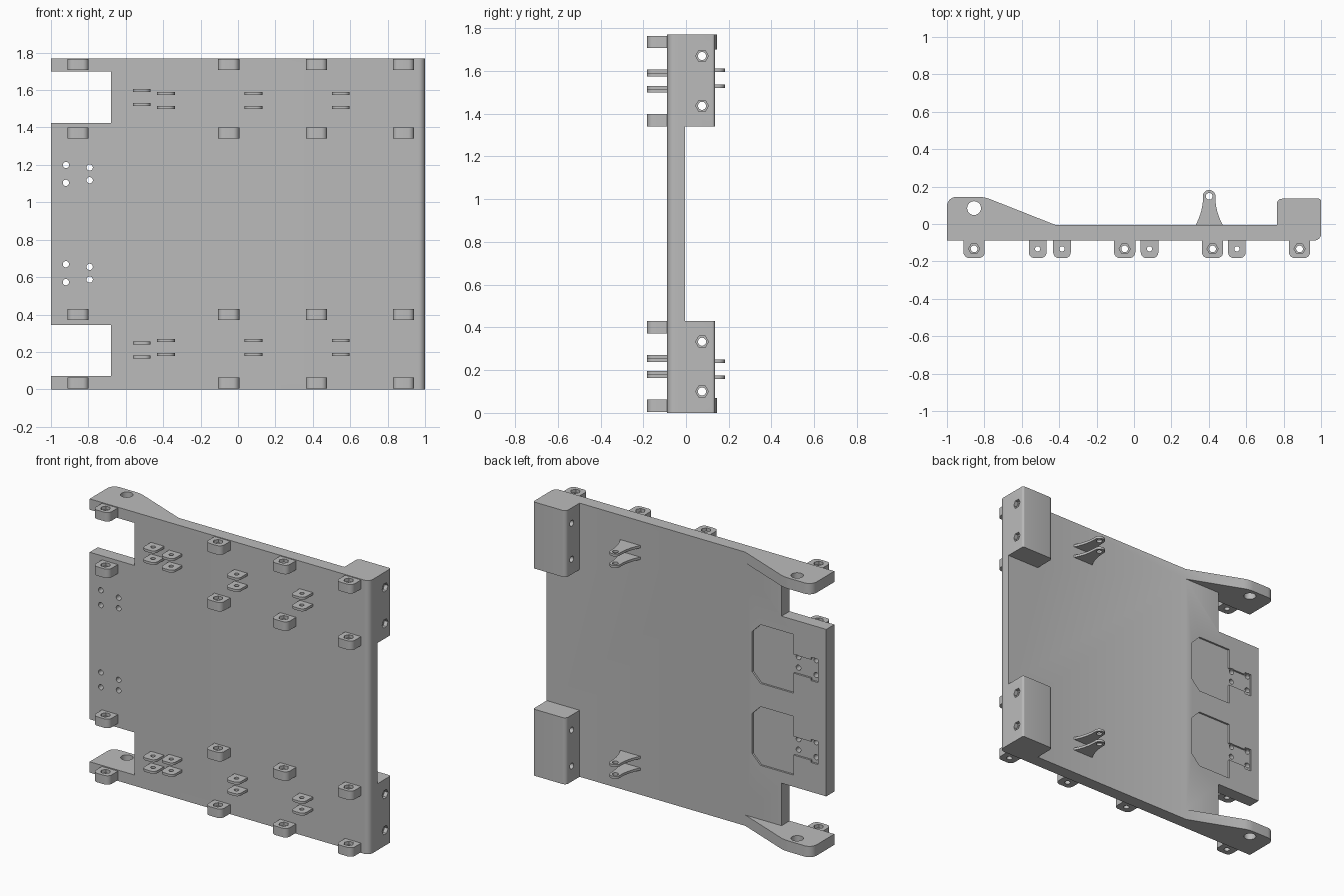
import bpy, bmesh, math
from mathutils import Vector

if "Cube" in bpy.data.objects:
    bpy.data.objects.remove(bpy.data.objects["Cube"])

grey = bpy.data.materials.new("plain grey")
grey.use_nodes = True
grey.diffuse_color = (0.5, 0.5, 0.5, 1)
grey.node_tree.nodes["Principled BSDF"].inputs["Base Color"].default_value = (0.5, 0.5, 0.5, 1)

H = 1.77                      # overall height
FRONT, BACK = -0.088, -0.005  # faces of the plate
TIP = -0.182                  # front of the lugs


def prism(name, pts, lo, hi, axis):
    """Extrude a 2D outline along an axis from lo to hi."""
    place = {"x": lambda a, b: (lo, a, b), "y": lambda a, b: (a, lo, b),
             "z": lambda a, b: (a, b, lo)}[axis]
    bm = bmesh.new()
    face = bm.faces.new([bm.verts.new(place(*p)) for p in pts])
    ext = bmesh.ops.extrude_face_region(bm, geom=[face])["geom"]
    shift = Vector([hi - lo if axis == k else 0 for k in "xyz"])
    bmesh.ops.translate(bm, vec=shift, verts=[g for g in ext if isinstance(g, bmesh.types.BMVert)])
    bmesh.ops.recalc_face_normals(bm, faces=bm.faces)
    mesh = bpy.data.meshes.new(name)
    bm.to_mesh(mesh)
    bm.free()
    mesh.materials.append(grey)
    ob = bpy.data.objects.new(name, mesh)
    bpy.context.collection.objects.link(ob)
    return ob


def rounded(corners, steps=6):
    """Outline from (a, b, radius) corners."""
    out = []
    for i, (a, b, r) in enumerate(corners):
        p = Vector((a, b))
        if not r:
            out.append(p)
            continue
        u = (Vector(corners[i - 1][:2]) - p).normalized()
        v = (Vector(corners[(i + 1) % len(corners)][:2]) - p).normalized()
        for k in range(steps + 1):
            t = k / steps * math.pi / 2
            out.append(p + r * (u * (1 - math.sin(t)) + v * (1 - math.cos(t))))
    return out


def rect(a0, b0, a1, b1):
    return [(a0, b0), (a1, b0), (a1, b1), (a0, b1)]


def circle(a, b, r, n=24):
    return [(a + r * math.cos(math.tau * i / n), b + r * math.sin(math.tau * i / n)) for i in range(n)]


def combine(ob, other, operation):
    mod = ob.modifiers.new("bool", "BOOLEAN")
    mod.operation, mod.solver, mod.object = operation, "EXACT", other
    bpy.context.view_layer.objects.active = ob
    bpy.ops.object.modifier_apply(modifier=mod.name)
    bpy.data.objects.remove(other)


def cut(ob, pts, lo, hi, axis):
    combine(ob, prism("cutter", pts, lo, hi, axis), "DIFFERENCE")


def smooth(ob):
    bpy.ops.object.select_all(action="DESELECT")
    ob.select_set(True)
    bpy.context.view_layer.objects.active = ob
    bpy.ops.object.shade_smooth_by_angle(angle=math.radians(30))


def copies(ob, places):
    """Put linked copies of a part at each (x, z); the part itself takes the first."""
    for i, (x, z) in enumerate(places):
        o = ob if i == 0 else ob.copy()
        if i:
            bpy.context.collection.objects.link(o)
        o.location = (x, 0, z)


# Main plate with a rounded front edge on its left side
body = prism("panel_body", rounded([(-1, FRONT, 0), (1, FRONT, 0.035), (1, BACK, 0), (-1, BACK, 0)]), 0, H, "z")

# Corner blocks and tapered ears at the back, top and bottom
block = rounded([(0.765, -0.04, 0), (1, -0.04, 0), (1, 0.135, 0.012), (0.765, 0.135, 0.025)])
ear = rounded([(-1, -0.04, 0), (-0.42, -0.04, 0), (-0.42, BACK, 0), (-0.8, 0.145, 0.03), (-1, 0.145, 0.05)])
for lo, hi in ((0, 0.43), (H - 0.43, H)):
    combine(body, prism("block", block, lo, hi, "z"), "UNION")
for lo, hi in ((0, 0.07), (H - 0.07, H)):
    combine(body, prism("ear", ear, lo, hi, "z"), "UNION")

# Notches beside the ears, and ear pivot holes
for lo, hi in ((0.07, 0.345), (H - 0.345, H - 0.07)):
    cut(body, rect(-1.1, lo, -0.68, hi), -0.3, 0.3, "y")
cut(body, circle(-0.855, 0.085, 0.037), -0.1, H + 0.1, "z")

# Bolt holes through the blocks with hexagonal pockets
for z in (0.1, 0.333, H - 0.333, H - 0.1):
    cut(body, circle(0.075, z, 0.019), 0.7, 1.1, "x")
    cut(body, circle(0.075, z, 0.03, 6), 0.975, 1.1, "x")

# Shallow recesses on the back with four holes each
half = [(-0.47, 0.13), (-0.53, 0.19), (-0.766, 0.19), (-0.766, 0.06),
        (-0.89, 0.06), (-0.89, 0.075), (-0.94, 0.075)]
for mid in (0.61, 1.14):
    outline = [(x, mid + d) for x, d in half] + [(x, mid - d) for x, d in reversed(half)]
    cut(body, outline, BACK - 0.012, 0.05, "y")
for mid in (0.621, 1.152):
    for x, d in ((-0.92, 0.048), (-0.793, 0.034)):
        for s in (-1, 1):
            cut(body, circle(x, mid + s * d, 0.017, 16), -0.2, 0.1, "y")
smooth(body)


def lug(name, w, h, r, hole):
    """Rounded lug on the front face, centred on its own origin."""
    ob = prism(name, rounded([(-w, FRONT + 0.002, 0), (-w, TIP, r), (w, TIP, r), (w, FRONT + 0.002, 0)]),
               -h, h, "z")
    cut(ob, circle(0, -0.133, hole), -0.1, 0.1, "z")
    return ob


# Thick hinge lugs with hexagonal pockets on top
thick = lug("hinge_lug", 0.057, 0.029, 0.032, 0.018)
cut(thick, circle(0, -0.133, 0.03, 6), 0.009, 0.1, "z")
smooth(thick)
copies(thick, [(x, z) for x in (-0.855, -0.05, 0.42, 0.885) for z in (0.034, 0.4, H - 0.4, H - 0.034)])

# Thin clevis lugs in pairs
thin = lug("clevis_lug", 0.047, 0.008, 0.03, 0.014)
smooth(thin)
places = []
for x, inset in ((-0.515, 0.172), (-0.385, 0.187), (0.083, 0.187), (0.55, 0.187)):
    for z in (inset, inset + 0.075):
        places += [(x, z), (x, H - z)]
copies(thin, places)

# Flared brackets on the back
side = []
for i in range(9):
    t = i / 8
    side.append((0.033 + 0.04 * (1 - t) ** 2, BACK - 0.002 + 0.15 * t))
tip = [(0.034 * math.cos(a), 0.148 + 0.034 * math.sin(a)) for a in (math.pi * k / 12 for k in range(1, 12))]
bracket = prism("rear_bracket", side + tip + [(-x, y) for x, y in reversed(side)], -0.008, 0.008, "z")
cut(bracket, circle(0, 0.148, 0.018), -0.1, 0.1, "z")
smooth(bracket)
copies(bracket, [(0.402, z) for z in (0.166, 0.241, H - 0.241, H - 0.166)])
